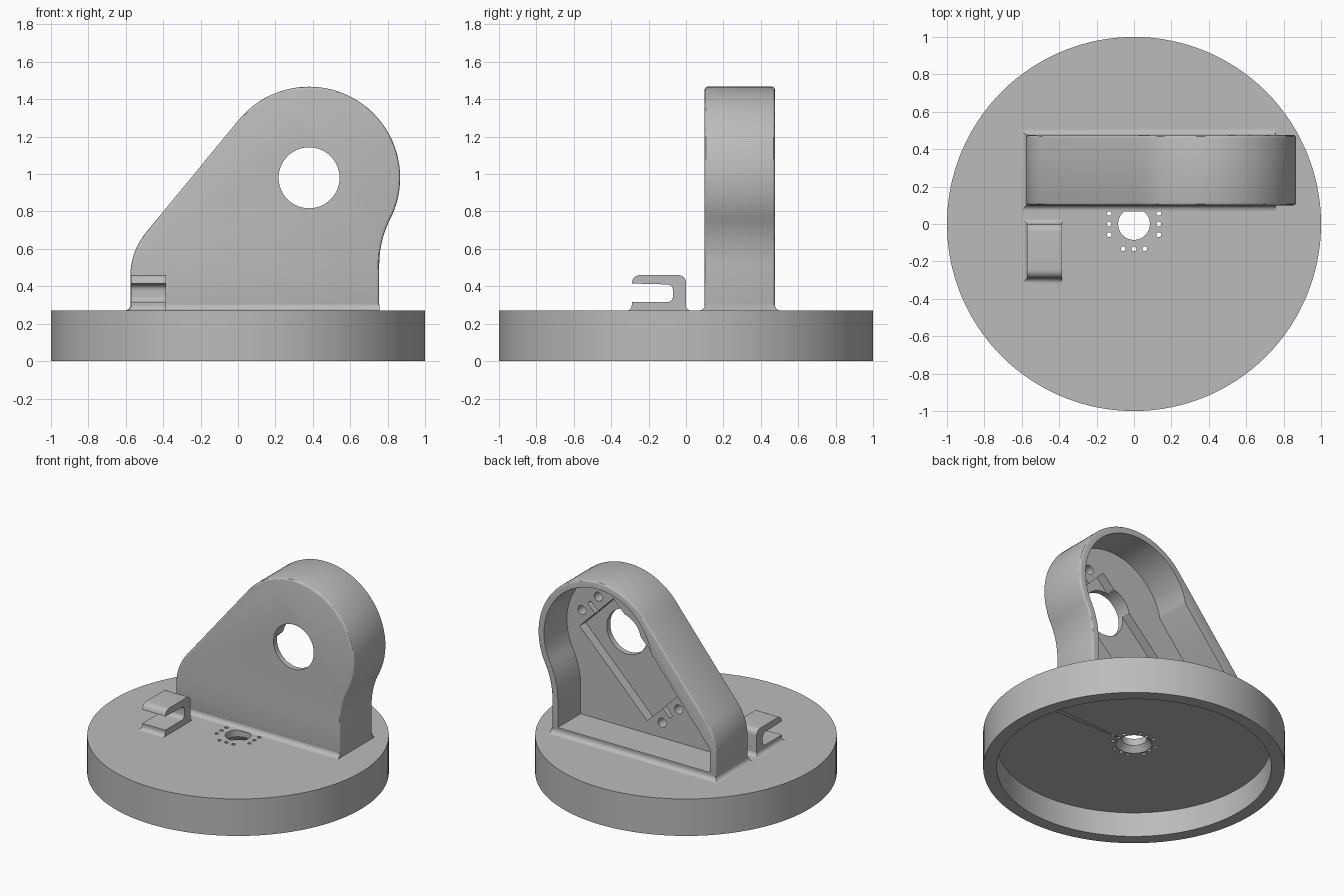
import bpy
import bmesh
from math import sin, cos, radians, pi, sqrt

if "Cube" in bpy.data.objects:
    bpy.data.objects.remove(bpy.data.objects["Cube"], do_unlink=True)

grey = bpy.data.materials.new("plain grey")
grey.use_nodes = True
grey.diffuse_color = (0.5, 0.5, 0.5, 1)
grey.node_tree.nodes["Principled BSDF"].inputs["Base Color"].default_value = (0.5, 0.5, 0.5, 1)


def finish(bm, name):
    bmesh.ops.recalc_face_normals(bm, faces=bm.faces)
    mesh = bpy.data.meshes.new(name)
    bm.to_mesh(mesh)
    bm.free()
    mesh.materials.append(grey)
    obj = bpy.data.objects.new(name, mesh)
    bpy.context.collection.objects.link(obj)
    return obj


def arc(cx, cy, r, a0, a1, n):
    """Points on an arc, angles in degrees."""
    steps = [radians(a0 + (a1 - a0) * i / n) for i in range(n + 1)]
    return [(cx + r * cos(a), cy + r * sin(a)) for a in steps]


def circle(cx, cy, r, n=24):
    return arc(cx, cy, r, 0, 360, n)[:-1]


def prism(name, points, lo, hi, axis):
    """Extrude a flat outline between lo and hi along an axis."""
    place = {"x": lambda u, v, w: (w, u, v),
             "y": lambda u, v, w: (u, w, v),
             "z": lambda u, v, w: (u, v, w)}[axis]
    bm = bmesh.new()
    ends = [[bm.verts.new(place(u, v, w)) for u, v in points] for w in (lo, hi)]
    for ring in ends:
        bm.faces.new(ring)
    n = len(points)
    for i in range(n):
        j = (i + 1) % n
        bm.faces.new((ends[0][i], ends[0][j], ends[1][j], ends[1][i]))
    return finish(bm, name)


def activate(obj):
    bpy.ops.object.select_all(action="DESELECT")
    obj.select_set(True)
    bpy.context.view_layer.objects.active = obj


def bevel(obj, width):
    mod = obj.modifiers.new("round", "BEVEL")
    mod.width, mod.segments, mod.limit_method = width, 3, "ANGLE"
    mod.angle_limit = radians(60)
    activate(obj)
    bpy.ops.object.modifier_apply(modifier=mod.name)


def cut(obj, cutter):
    mod = obj.modifiers.new("cut", "BOOLEAN")
    mod.operation, mod.solver, mod.object = "DIFFERENCE", "EXACT", cutter
    activate(obj)
    bpy.ops.object.modifier_apply(modifier=mod.name)
    bpy.data.objects.remove(cutter, do_unlink=True)


def smooth(obj):
    activate(obj)
    bpy.ops.object.shade_smooth_by_angle(angle=radians(30))


def foot_fillet(name, x0, x1, y0, y1, r):
    """Concave flare where an upright meets the base, on the front, back and -x sides."""
    bm = bmesh.new()
    rings = []
    for i in range(7):
        a = pi / 2 * i / 6
        e, z = r * (1 - sin(a)), TOP + r * (1 - cos(a))
        rings.append([bm.verts.new(p) for p in (
            (x0 - e, y0 - e, z), (x1, y0 - e, z), (x1, y1 + e, z), (x0 - e, y1 + e, z))])
    for a, b in zip(rings, rings[1:]):
        for i in range(4):
            j = (i + 1) % 4
            bm.faces.new((a[i], a[j], b[j], b[i]))
    smooth(finish(bm, name))


TOP = 0.27

# Hollow round base with a countersunk centre hole
section = [(0.085, TOP), (1, TOP), (1, 0), (0.91, 0), (0.91, 0.18), (0.12, 0.18), (0.085, 0.22)]
bm = bmesh.new()
verts = [bm.verts.new((r, 0, z)) for r, z in section]
edges = [bm.edges.new((verts[i - 1], verts[i])) for i in range(len(verts))]
bmesh.ops.spin(bm, geom=verts + edges, cent=(0, 0, 0), axis=(0, 0, 1),
               angle=2 * pi, steps=128, use_duplicate=False)
bmesh.ops.remove_doubles(bm, verts=bm.verts, dist=0.0001)
base = finish(bm, "base")

# Three small screw holes on each side of the centre hole
for offset in (-0.057, 0, 0.057):
    for side in (-0.133, 0.133):
        for spot in ((side, offset), (offset, side)):
            cut(base, prism("drill", circle(*spot, 0.013, 12), 0.1, 0.4, "z"))
smooth(base)

# Bracket outline: large arc, sloping side, rounded shoulder, waisted side
CX, CZ = 0.38, 0.98
NECK = (1.295, 0.514)
corner, lower, upper = (-0.575, 0.587), (-0.575, 0.457), (-0.492, 0.687)
shoulder = []
for i in range(9):
    t = i / 8
    shoulder.append(tuple((1 - t) ** 2 * p + 2 * t * (1 - t) * q + t * t * s
                          for p, q, s in zip(upper, corner, lower)))
outline = (arc(CX, CZ, 0.487, -27, 140.5, 56) + shoulder + [(-0.575, 0.25), (0.755, 0.25)]
           + arc(*NECK, 0.54, 180, 153, 12)[:-1])
bracket = prism("bracket", outline, 0.1, 0.475, "y")
bevel(bracket, 0.014)

# Open pocket in the back of the bracket
pocket = (arc(CX, CZ, 0.437, -27, 168.9, 56) + [(-0.525, 0.492), (-0.525, 0.32), (0.705, 0.32)]
          + arc(*NECK, 0.59, 180, 153, 12)[:-1])
FLOOR, RECESS = 0.21, 0.14
cut(bracket, prism("pocket", pocket, FLOOR, 0.6, "y"))


def tilted(along, across):
    """Point in the diagonal frame of the motor recess."""
    k = 1 / sqrt(2)
    return (0.304 + k * (along - across), 0.822 + k * (along + across))


def tilted_box(a0, a1, w):
    return [tilted(a0, -w), tilted(a1, -w), tilted(a1, w), tilted(a0, w)]


# Diagonal motor recess with screw holes and a cable slot at each end
cut(bracket, prism("recess", tilted_box(-0.387, 0.387, 0.193), RECESS, 0.4, "y"))
for end in (-1, 1):
    cut(bracket, prism("slot", tilted_box(*sorted((end * 0.37, end * 0.47)), 0.016),
                       0.16, 0.4, "y"))
    for across in (-0.094, 0.094):
        cut(bracket, prism("drill", circle(*tilted(end * 0.46, across), 0.033), 0.13, 0.4, "y"))

# Round shaft opening
cut(bracket, prism("opening", circle(CX, CZ, 0.163, 64), 0, 0.4, "y"))
smooth(bracket)
foot_fillet("bracket_foot", -0.575, 0.757, 0.1, 0.475, 0.032)

# Small C-shaped cable clip, open to the front
profile = ([(-0.29, 0.25), (0, 0.25)]
           + arc(-0.04, 0.42, 0.04, 0, 90, 8)
           + arc(-0.245, 0.415, 0.045, 90, 180, 8)
           + arc(-0.1, 0.38, 0.03, 90, 0, 6)
           + arc(-0.1, 0.345, 0.03, 0, -90, 6)
           + [(-0.29, 0.315)])
clip = prism("cable_clip", profile, -0.572, -0.385, "x")
smooth(clip)
foot_fillet("clip_foot", -0.572, -0.385, -0.29, 0, 0.028)
